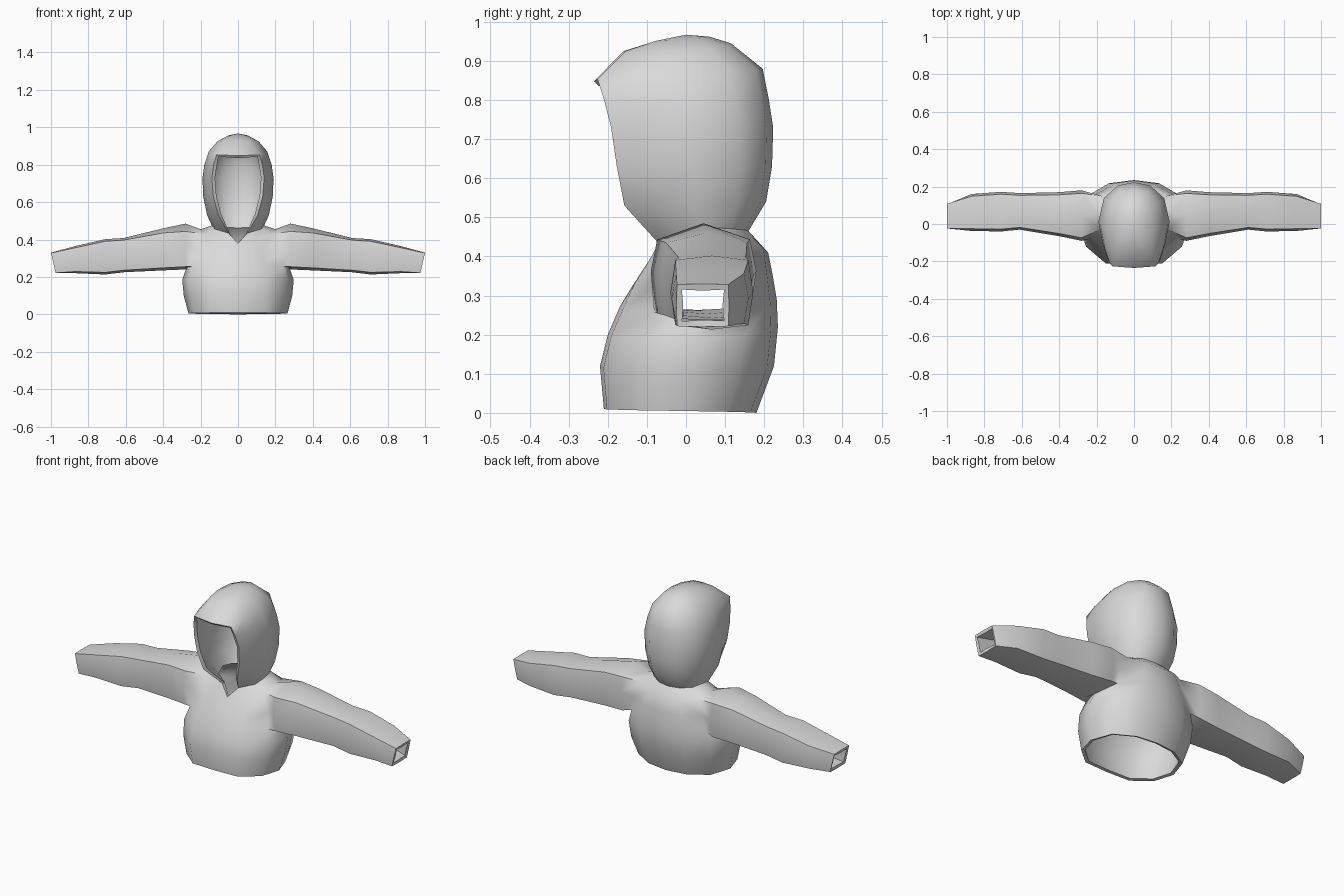
import bpy, bmesh, math
from mathutils import Vector

if "Cube" in bpy.data.objects:
    bpy.data.objects.remove(bpy.data.objects["Cube"])

# Horizontal rows: z front, z side, z back, y front, y back, half width, front panel half width
ROWS = [
    (.01, .005, .00, -.21, .18, .265, .14),    # hem
    (.12, .10, .12, -.22, .225, .29, .15),
    (.20, .185, .22, -.20, .235, .298, .15),
    (.27, .25, .29, -.17, .232, .275, .14),    # bottom of armhole
    (.32, .35, .35, -.14, .222, .26, .13),
    (.38, .455, .41, -.095, .21, .20, .09),    # top of armhole, neckline point
    (.42, .475, .465, -.075, .16, .14, .05),   # neck
    (.53, .53, .54, -.165, .205, .165, .105),
    (.63, .63, .63, -.185, .22, .186, .132),
    (.73, .73, .73, -.20, .223, .19, .14),
    (.80, .80, .80, -.218, .212, .18, .13),
    (.848, .87, .88, -.235, .196, .157, .115), # top of face opening
    (.925, .925, .945, -.16, .115, .11, .06),
    (.95, .955, .962, -.08, .06, .055, .03),
]
SIDE, BACK = .5, 1
DEPTH = (0, .02, .22, .5, .8, .96, 1)           # column position from front to back
RISE = (0, .25, .65, 1, .6, .25, 0)             # how far each column follows the side height

# Sleeve sections: x, y front, y back, z bottom, z top, x shift at the bottom
SLEEVE = [
    (.28, -.09, .18, .24, .485, 0),
    (.40, -.065, .17, .235, .46, 0),
    (.61, -.03, .165, .225, .408, 0),
    (.71, -.04, .172, .213, .402, 0),
    (.87, -.037, .16, .22, .365, 0),
    (1.0, -.025, .11, .22, .33, -.025),
]

bm = bmesh.new()


def make_row(zf, zs, zb, yf, yb, w, r):
    xs = (0, r, .88 * w, w, .85 * w, .45 * w, 0)
    out = []
    for i, (x, d, k) in enumerate(zip(xs, DEPTH, RISE)):
        end = zf if i < 3 else zb
        out.append(bm.verts.new((x, yf + d * (yb - yf), end + k * (zs - end))))
    return out


# Body and hood shell (right half), leaving the armhole and the face opening
rows = [make_row(*r) for r in ROWS]
for i in range(len(rows) - 1):
    a, b = rows[i], rows[i + 1]
    for c in range(6):
        if i in (3, 4) and c in (2, 3):
            continue
        if c == 0 and i == 5:
            bm.faces.new((a[0], a[1], b[1]))
        elif not (c == 0 and 6 <= i <= 10):
            bm.faces.new((a[c], a[c + 1], b[c + 1], b[c]))

# Crown of the hood
crown = bm.verts.new((0, 0, .967))
for c in range(6):
    bm.faces.new((rows[-1][c], rows[-1][c + 1], crown))

# Sleeve joined to the armhole
ring = [rows[5][2], rows[5][3], rows[5][4], rows[4][4],
        rows[3][4], rows[3][3], rows[3][2], rows[4][2]]
for n, (x, y0, y1, z0, z1, dx) in enumerate(SLEEVE):
    my, mz, hy, hz = (y0 + y1) / 2, (z0 + z1) / 2, (y1 - y0) / 2, (z1 - z0) / 2
    e = .88 if n < 5 else .97
    t = .66 if n == 0 else (.78 if n == 1 else e)
    shape = [(-e, t), (0, 1), (e, t), (1, 0), (e, -e), (0, -1), (-e, -e), (-1, 0)]
    new = [bm.verts.new((x + dx * (1 - v) / 2, my + u * hy, mz + v * hz)) for u, v in shape]
    for k in range(8):
        j = (k + 1) % 8
        bm.faces.new((ring[k], ring[j], new[j], new[k]))
    ring = new

bmesh.ops.delete(bm, geom=[v for v in bm.verts if not v.link_faces], context='VERTS')
bmesh.ops.recalc_face_normals(bm, faces=bm.faces)
bm.normal_update()
if crown.normal.z < 0:
    bmesh.ops.reverse_faces(bm, faces=bm.faces)

mesh = bpy.data.meshes.new("hooded_top")
bm.to_mesh(mesh)
bm.free()
top = bpy.data.objects.new("hooded_top", mesh)
bpy.context.collection.objects.link(top)
bpy.context.view_layer.objects.active = top
top.select_set(True)

# Left half and cloth thickness
mirror = top.modifiers.new("mirror", 'MIRROR')
mirror.merge_threshold = .001
cloth = top.modifiers.new("cloth", 'SOLIDIFY')
cloth.thickness = .018
cloth.offset = -1
for m in ("mirror", "cloth"):
    bpy.ops.object.modifier_apply(modifier=m)
bpy.ops.object.shade_smooth_by_angle(angle=math.radians(60))

# Grey cloth
grey = bpy.data.materials.new("grey cloth")
grey.diffuse_color = (.7, .7, .7, 1)
grey.use_nodes = True
grey.node_tree.nodes["Principled BSDF"].inputs["Base Color"].default_value = grey.diffuse_color
mesh.materials.append(grey)
